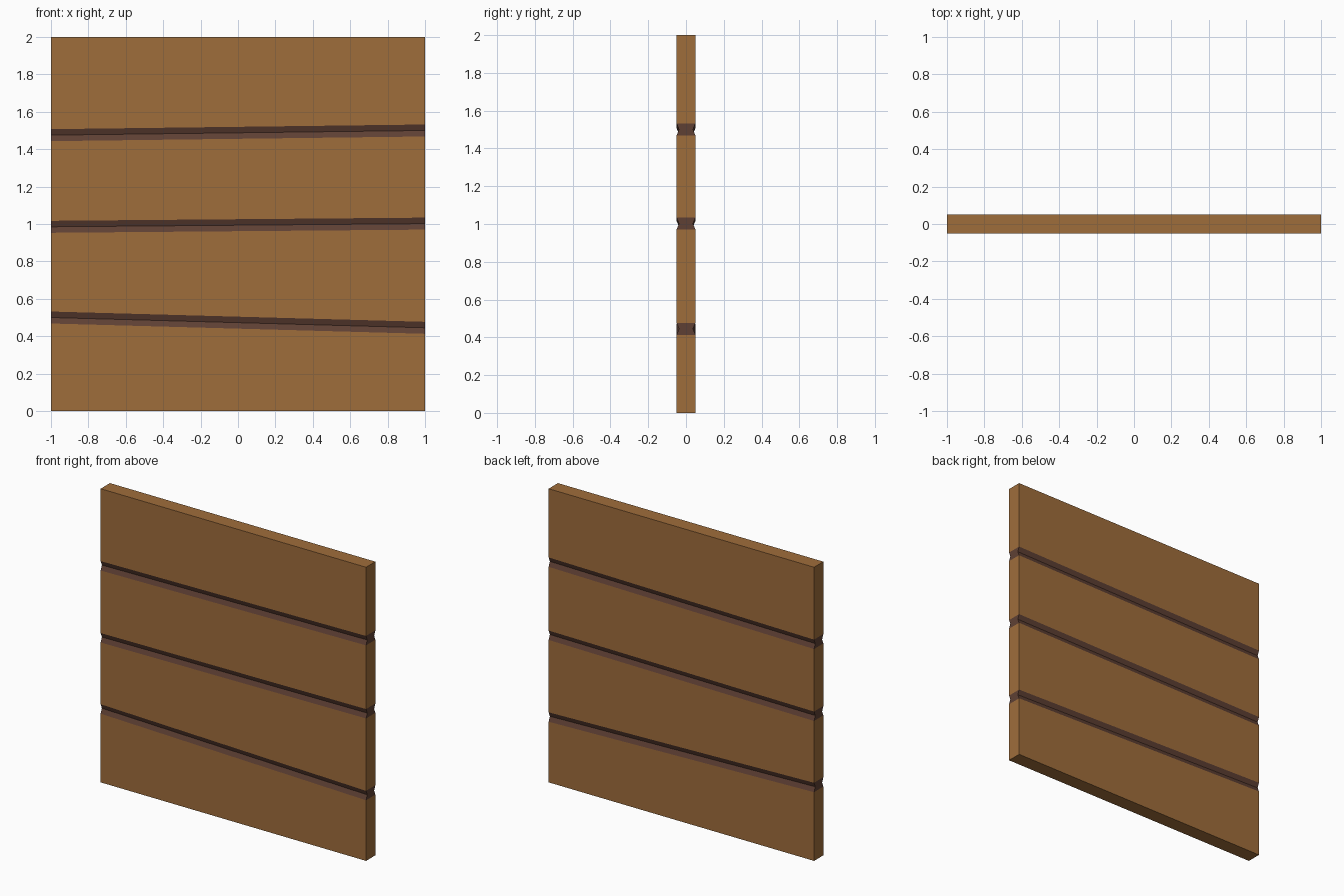
import bpy
import bmesh

if "Cube" in bpy.data.objects:
    bpy.data.objects.remove(bpy.data.objects["Cube"])


def make_material(name, rgb):
    mat = bpy.data.materials.new(name)
    mat.diffuse_color = (*rgb, 1.0)
    mat.use_nodes = True
    mat.node_tree.nodes["Principled BSDF"].inputs["Base Color"].default_value = mat.diffuse_color
    return mat


wood = make_material("brown wood", (0.347, 0.153, 0.044))
dark = make_material("dark groove brown", (0.114, 0.051, 0.034))

HALF_WIDTH, HALF_DEPTH, GROOVE_DEPTH, HALF_GROOVE = 1.0, 0.05, 0.013, 0.032

# Groove centre heights at the left and right ends
grooves = [(0.50, 0.445), (0.985, 1.002), (1.475, 1.50)]

# Levels from bottom to top: left height, right height, half depth
levels = [(0.0, 0.0, HALF_DEPTH)]
for left, right in grooves:
    for offset, inset in ((-HALF_GROOVE, 0.0), (0.0, GROOVE_DEPTH), (HALF_GROOVE, 0.0)):
        levels.append((left + offset, right + offset, HALF_DEPTH - inset))
levels.append((2.0, 2.0, HALF_DEPTH))

# Plank wall: stacked rings, with the V grooves pinched in front and back
bm = bmesh.new()
rings = []
for left, right, d in levels:
    rings.append([bm.verts.new(co) for co in (
        (-HALF_WIDTH, -d, left), (HALF_WIDTH, -d, right),
        (HALF_WIDTH, d, right), (-HALF_WIDTH, d, left))])

for i, (low, high) in enumerate(zip(rings, rings[1:])):
    for k in range(4):
        n = (k + 1) % 4
        face = bm.faces.new((low[k], low[n], high[n], high[k]))
        face.material_index = 0 if i % 3 == 0 else 1
bm.faces.new(rings[0][::-1])
bm.faces.new(rings[-1])
bmesh.ops.recalc_face_normals(bm, faces=bm.faces)

mesh = bpy.data.meshes.new("plank_wall")
bm.to_mesh(mesh)
bm.free()
mesh.materials.append(wood)
mesh.materials.append(dark)
bpy.context.collection.objects.link(bpy.data.objects.new("plank_wall", mesh))
